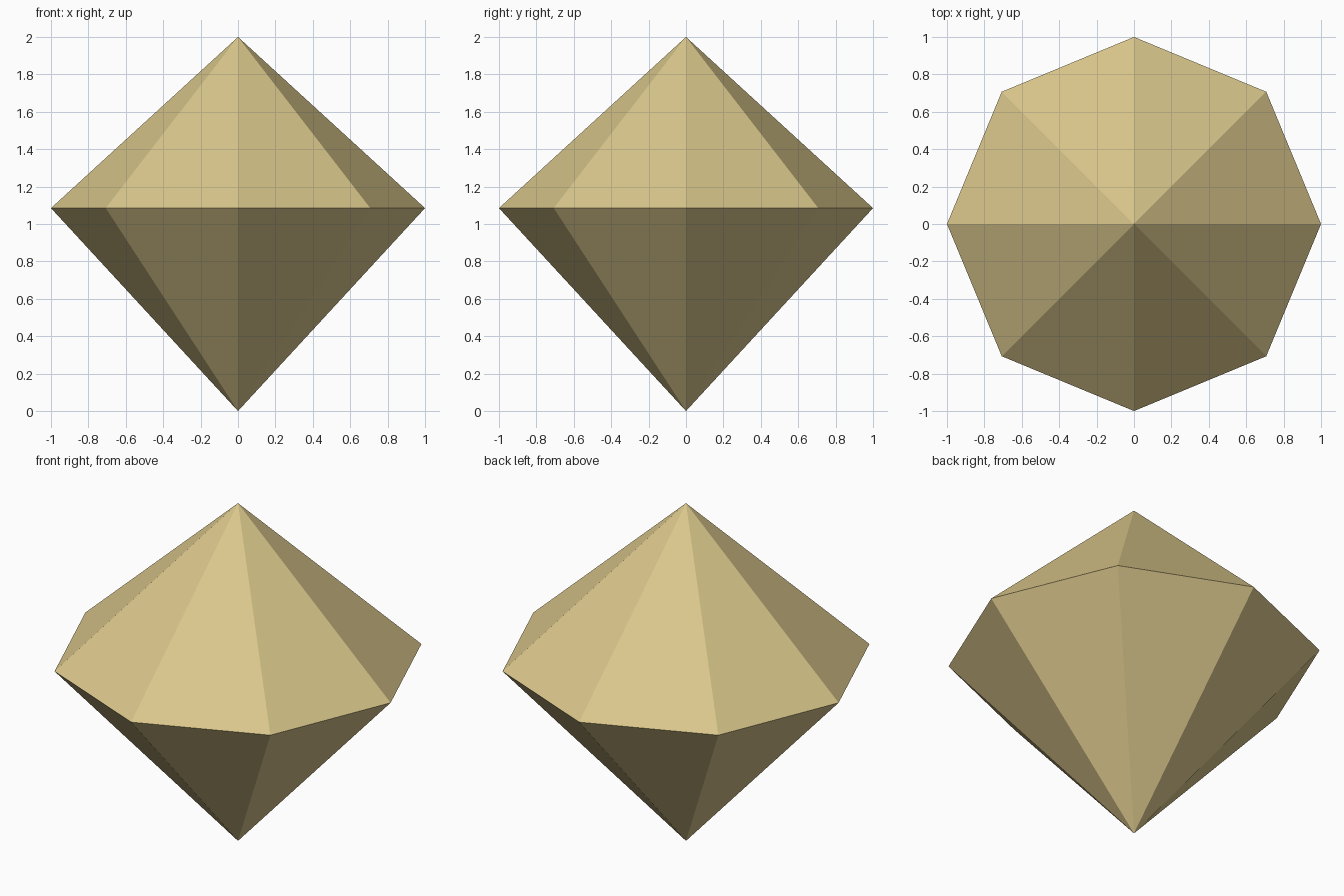
import bpy
import bmesh
from math import cos, sin, tau

if "Cube" in bpy.data.objects:
    bpy.data.objects.remove(bpy.data.objects["Cube"])

SIDES, RADIUS, WAIST, HEIGHT = 8, 1.0, 1.085, 2.0

# Faceted gem: an octagonal ring joined to a top and a bottom point
bm = bmesh.new()
bottom = bm.verts.new((0, 0, 0))
top = bm.verts.new((0, 0, HEIGHT))
ring = [bm.verts.new((RADIUS * cos(tau * i / SIDES), RADIUS * sin(tau * i / SIDES), WAIST))
        for i in range(SIDES)]
for i in range(SIDES):
    a, b = ring[i], ring[(i + 1) % SIDES]
    bm.faces.new((a, b, top))
    bm.faces.new((b, a, bottom))

mesh = bpy.data.meshes.new("gem")
bm.to_mesh(mesh)
bm.free()
gem = bpy.data.objects.new("gem", mesh)
bpy.context.collection.objects.link(gem)

# Pale gold colour
gold = bpy.data.materials.new("pale_gold")
gold.diffuse_color = (0.70, 0.57, 0.26, 1)
gold.use_nodes = True
gold.node_tree.nodes["Principled BSDF"].inputs["Base Color"].default_value = gold.diffuse_color
mesh.materials.append(gold)
